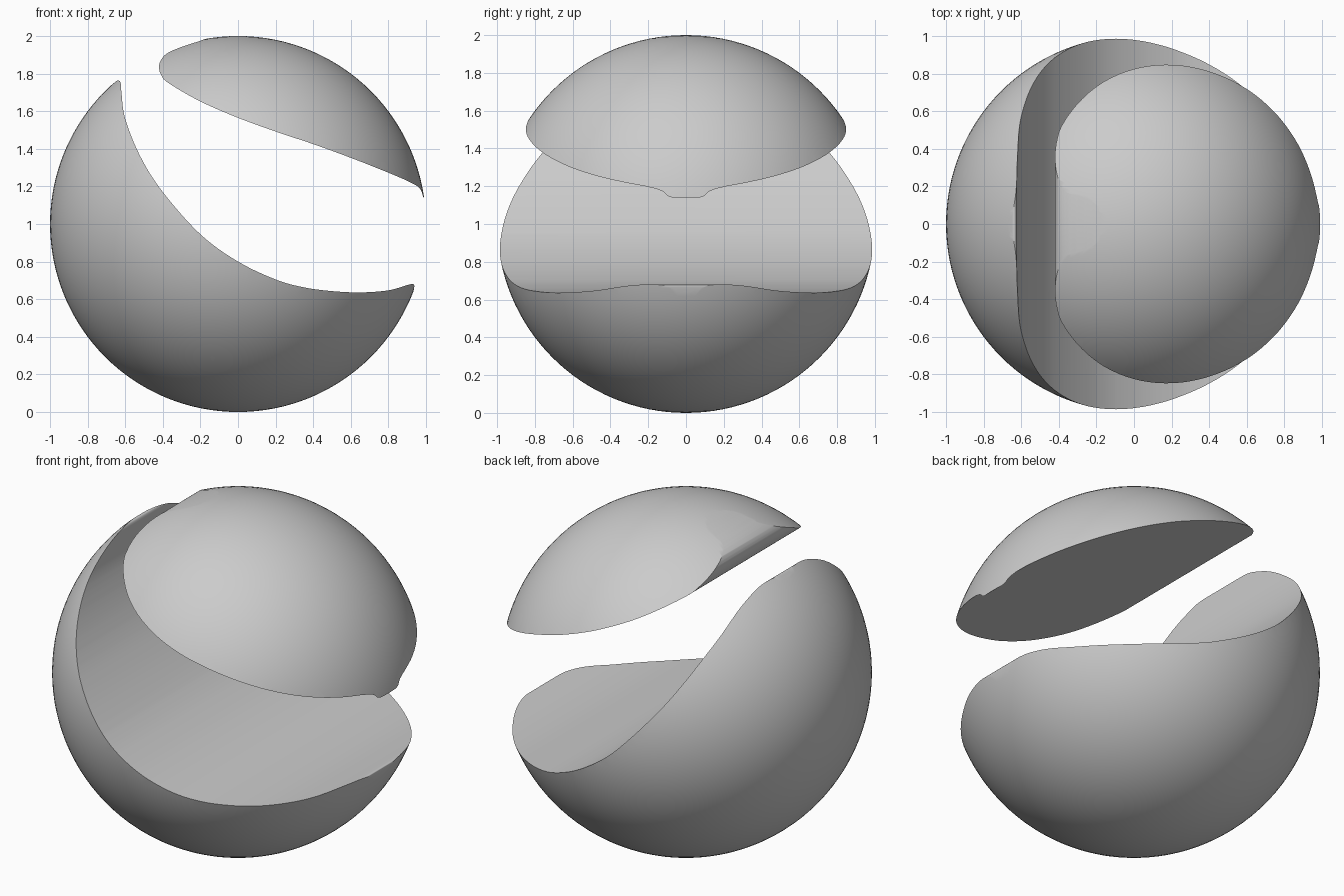
import bpy, bmesh
from mathutils import Vector
from math import radians

if "Cube" in bpy.data.objects:
    bpy.data.objects.remove(bpy.data.objects["Cube"])


def smooth_curve(points, steps=6):
    """Catmull-Rom curve through the given (x, z) points."""
    p = [Vector(q) for q in points]
    p = [2 * p[0] - p[1]] + p + [2 * p[-1] - p[-2]]
    out = []
    for a, b, c, d in zip(p, p[1:], p[2:], p[3:]):
        for i in range(steps):
            t = i / steps
            out.append(0.5 * (2 * b + (c - a) * t + (2 * a - 5 * b + 4 * c - d) * t**2
                              + (3 * b - a - 3 * c + d) * t**3))
    return out + [p[-2]]


def prism(name, outline):
    """Extrude an (x, z) outline along y."""
    bm = bmesh.new()
    face = bm.faces.new([bm.verts.new((q[0], -1.3, q[1])) for q in outline])
    res = bmesh.ops.extrude_face_region(bm, geom=[face])
    bmesh.ops.translate(bm, vec=(0, 2.6, 0),
                        verts=[g for g in res["geom"] if isinstance(g, bmesh.types.BMVert)])
    bmesh.ops.recalc_face_normals(bm, faces=bm.faces)
    mesh = bpy.data.meshes.new(name)
    bm.to_mesh(mesh)
    bm.free()
    obj = bpy.data.objects.new(name, mesh)
    bpy.context.collection.objects.link(obj)
    obj.hide_render = True
    return obj


def sphere_piece(name, outline):
    """Keep the part of the ball that lies inside the extruded outline."""
    cutter = prism(name + "_cutter", outline)
    bpy.ops.mesh.primitive_uv_sphere_add(segments=128, ring_count=64, radius=1, location=(0, 0, 1))
    obj = bpy.context.object
    obj.name = name
    mod = obj.modifiers.new("cut", "BOOLEAN")
    mod.operation = "INTERSECT"
    mod.solver = "EXACT"
    mod.object = cutter
    bpy.ops.object.modifier_apply(modifier=mod.name)
    bpy.data.objects.remove(cutter, do_unlink=True)
    bpy.ops.object.shade_smooth_by_angle(angle=radians(30))
    return obj


# Lower bowl: scooped upper surface with rounded tips
scoop = smooth_curve([(-0.70, 1.717), (-0.66, 1.75), (-0.64, 1.763), (-0.625, 1.752),
                      (-0.62, 1.70), (-0.60, 1.56), (-0.52, 1.36), (-0.40, 1.17),
                      (-0.20, 0.945), (0, 0.80), (0.20, 0.705), (0.35, 0.663),
                      (0.50, 0.643), (0.65, 0.636), (0.80, 0.647), (0.90, 0.675),
                      (0.93, 0.68), (0.938, 0.67), (0.932, 0.635)])
sphere_piece("lower_bowl", scoop + [(1.2, 0.62), (1.2, -0.2), (-1.2, -0.2), (-1.2, 1.7)])

# Upper cap: slanted underside with a rounded left end
underside = smooth_curve([(-0.15, 1.995), (-0.20, 1.975), (-0.30, 1.942), (-0.37, 1.912),
                          (-0.405, 1.88), (-0.42, 1.84), (-0.41, 1.795), (-0.37, 1.75),
                          (-0.20, 1.652), (0, 1.565), (0.20, 1.492), (0.40, 1.425),
                          (0.60, 1.352), (0.80, 1.273), (0.92, 1.22), (0.968, 1.188),
                          (0.987, 1.14)])
sphere_piece("upper_cap", underside + [(1.2, 1.12), (1.2, 2.3), (-0.12, 2.3)])
